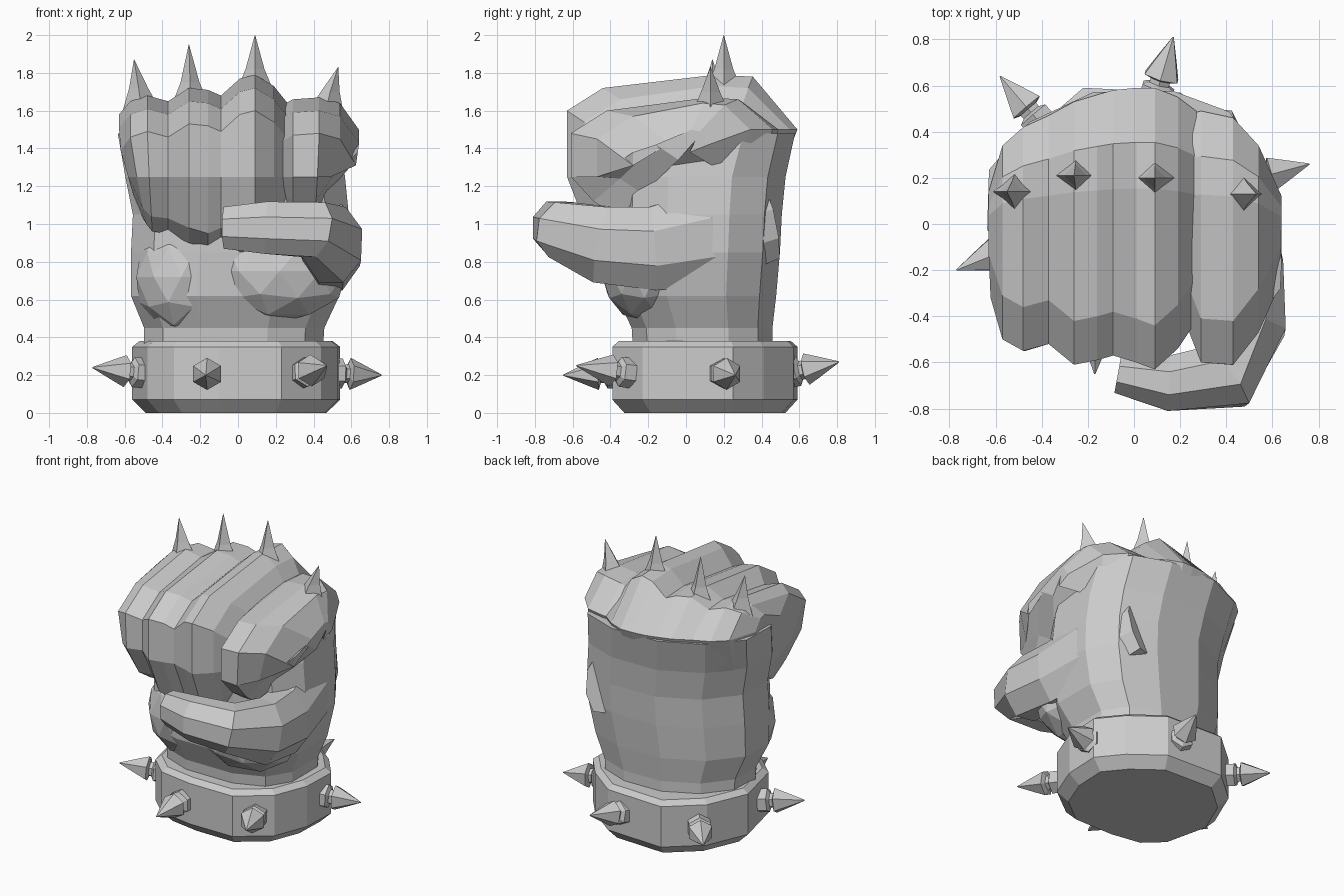
import bpy, bmesh, math
from mathutils import Vector

if "Cube" in bpy.data.objects:
    bpy.data.objects.remove(bpy.data.objects["Cube"])

grey = bpy.data.materials.new("plain grey")
grey.use_nodes = True
grey.diffuse_color = (0.6, 0.6, 0.6, 1)
grey.node_tree.nodes["Principled BSDF"].inputs["Base Color"].default_value = (0.6, 0.6, 0.6, 1)


def finish(name, bm):
    bmesh.ops.recalc_face_normals(bm, faces=bm.faces)
    mesh = bpy.data.meshes.new(name)
    bm.to_mesh(mesh)
    bm.free()
    mesh.materials.append(grey)
    obj = bpy.data.objects.new(name, mesh)
    bpy.context.collection.objects.link(obj)
    return obj


def loft(name, rings):
    """Skin a row of closed rings and cap both ends."""
    bm = bmesh.new()
    rows = [[bm.verts.new(p) for p in ring] for ring in rings]
    n = len(rows[0])
    for a, b in zip(rows, rows[1:]):
        for i in range(n):
            j = (i + 1) % n
            bm.faces.new((a[i], a[j], b[j], b[i]))
    bm.faces.new(rows[0])
    bm.faces.new(rows[-1])
    return finish(name, bm)


def tube(name, path, sides=6, turn=0.0):
    """Loft along a path of (point, half width, half height)."""
    rings = []
    for k, (p, w, h) in enumerate(path):
        before = Vector(path[max(k - 1, 0)][0])
        after = Vector(path[min(k + 1, len(path) - 1)][0])
        d = (after - before).normalized()
        side = d.cross(Vector((0, 0, 1))).normalized()
        up = side.cross(d)
        angles = [math.tau * i / sides + turn for i in range(sides)]
        rings.append([Vector(p) + side * w * math.cos(a) + up * h * math.sin(a) for a in angles])
    return loft(name, rings)


# Wristband: uneven polygon with a chamfered foot and a rim
outline = [(-0.34, -0.35), (-0.1, -0.39), (0.23, -0.39), (0.44, -0.23), (0.53, 0.0), (0.54, 0.25),
           (0.41, 0.41), (0.2, 0.57), (-0.22, 0.59), (-0.44, 0.4), (-0.56, 0.12), (-0.48, -0.22)]
levels = [(0, 0.87), (0.07, 1), (0.35, 1), (0.38, 0.93)]
loft("wristband", [[(-0.01 + (x + 0.01) * s, 0.1 + (y - 0.1) * s, z) for x, y in outline]
                   for z, s in levels])

# Band spikes: stud, neck and hexagonal cone
band_spikes = [((-0.5, -0.09), (-0.77, -0.2), 0.24), ((-0.16, -0.36), (-0.17, -0.65), 0.2),
               ((0.34, -0.29), (0.47, -0.58), 0.25), ((0.5, 0.19), (0.76, 0.26), 0.2),
               ((0.09, 0.54), (0.17, 0.81), 0.27), ((-0.4, 0.43), (-0.58, 0.64), 0.2)]
for k, (root, tip, tip_z) in enumerate(band_spikes):
    a, b = Vector((*root, 0.21)), Vector((*tip, tip_z))
    steps = [(0, 0.08), (0.2, 0.08), (0.25, 0.05), (0.32, 0.05), (0.36, 0.085), (0.6, 0.055), (1, 0.003)]
    tube(f"band_spike_{k + 1}", [(a.lerp(b, t), r, r) for t, r in steps], turn=math.pi / 6)

# Palm and wrist: squarish rings stacked upward, rounder at the little-finger side of the back
palm = []
for z, x0, x1, y0, y1 in [(0.3, -0.5, 0.45, -0.28, 0.46), (0.45, -0.5, 0.46, -0.29, 0.46),
                          (0.62, -0.57, 0.54, -0.37, 0.48), (0.85, -0.57, 0.59, -0.38, 0.5),
                          (1.05, -0.56, 0.59, -0.38, 0.51), (1.25, -0.6, 0.57, -0.38, 0.53),
                          (1.48, -0.64, 0.54, -0.3, 0.58)]:
    ring = []
    for i in range(12):
        a = math.tau * (i + 0.5) / 12
        c, s = math.cos(a), math.sin(a)
        power = 1.15 if c < 0 < s else 0.75
        ring.append(((x0 + x1) / 2 + (x1 - x0) / 2 * math.copysign(min(1, abs(c) ** power * 1.02), c),
                     (y0 + y1) / 2 + (y1 - y0) / 2 * math.copysign(min(1, abs(s) ** power * 1.02), s), z))
    palm.append(ring)
loft("palm", palm)


def finger_ring(x, front, top, low, back, lean=0.0):
    """Curled finger outline; lean pulls the lower points sideways."""
    mid = max(1.25, low + 0.04)
    pts = [(back * 0.4, low + 0.1), (back - 0.1, mid), (back, min(1.5, top - 0.08)),
           (back * 0.6, top - 0.01), (back * 0.26, top), (front + 0.19, top - 0.07),
           (front, top - 0.19), (front, mid), (front + 0.12, low + 0.08), (front + 0.24, low)]
    return [(x + lean * max(0, (1.42 - z) / 0.35), y, z) for y, z in pts]


# Three curled fingers: ridges and valleys in turn
loft("three_fingers", [finger_ring(*s) for s in [
    (-0.63, -0.32, 1.58, 1.1, 0.14, 0.1), (-0.57, -0.5, 1.65, 1.0, 0.34, 0.07),
    (-0.48, -0.55, 1.68, 0.96, 0.42, 0.02), (-0.37, -0.52, 1.65, 0.95, 0.47),
    (-0.26, -0.61, 1.72, 0.9, 0.53), (-0.16, -0.59, 1.71, 0.87, 0.56),
    (-0.09, -0.57, 1.68, 0.9, 0.58), (0.01, -0.6, 1.77, 0.84, 0.59),
    (0.09, -0.63, 1.79, 0.86, 0.59), (0.19, -0.54, 1.73, 0.95, 0.55),
    (0.27, -0.42, 1.63, 1.0, 0.49)]])

# Index finger: bulges outward, hollow under its knuckle
loft("index_finger", [finger_ring(*s) for s in [
    (0.22, -0.42, 1.62, 1.1, 0.47), (0.29, -0.6, 1.66, 1.04, 0.49),
    (0.43, -0.61, 1.67, 1.04, 0.46, -0.02), (0.54, -0.47, 1.64, 1.16, 0.34, -0.1),
    (0.64, -0.28, 1.5, 1.34, 0.12, -0.05)]])

# Thumb: wraps from the side across the front
tube("thumb", [((0.34, 0.45, 1.0), 0.1, 0.2), ((0.44, 0.12, 0.93), 0.16, 0.27),
               ((0.49, -0.18, 0.87), 0.17, 0.24), ((0.5, -0.44, 0.89), 0.17, 0.22),
               ((0.4, -0.66, 0.97), 0.165, 0.16), ((0.15, -0.69, 0.98), 0.13, 0.15),
               ((-0.07, -0.65, 0.98), 0.09, 0.12)], sides=8, turn=math.pi / 8)


# Palm pads below the fingers
def pad(name, centre, size):
    bm = bmesh.new()
    bmesh.ops.create_icosphere(bm, subdivisions=2, radius=1)
    bmesh.ops.scale(bm, vec=size, verts=bm.verts)
    bmesh.ops.translate(bm, vec=centre, verts=bm.verts)
    finish(name, bm)


pad("thumb_pad", (0.22, -0.22, 0.75), (0.37, 0.23, 0.27))
pad("heel_pad", (-0.3, -0.14, 0.72), (0.25, 0.235, 0.3))

# Knuckle spikes: four-sided pyramids
for k, (x, y, base, tip, shift) in enumerate([(-0.51, 0.14, 1.6, 1.87, -0.04), (-0.25, 0.21, 1.63, 1.95, -0.01),
                                              (0.09, 0.2, 1.7, 2.0, 0), (0.46, 0.13, 1.58, 1.83, 0.07)]):
    corners = [(0.1, 0), (0, 0.1), (-0.1, 0), (0, -0.1)]
    loft(f"knuckle_spike_{k + 1}", [[(x + shift * t + u * s, y + v * s, z) for u, v in corners]
                                    for z, s, t in [(base, 1, 0), (base + 0.12, 0.5, 0.4), (tip, 0.01, 1)]])
